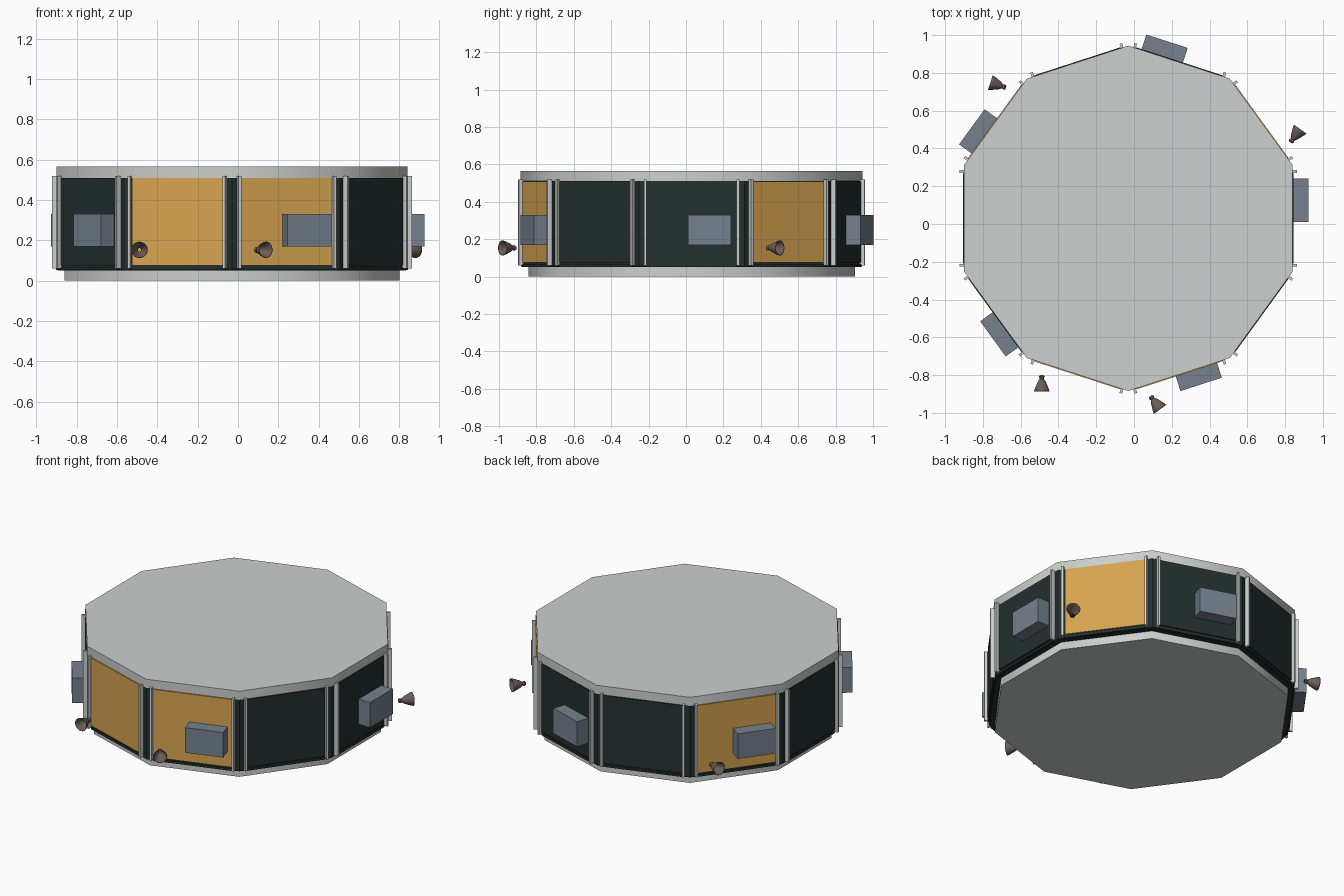
import bpy, bmesh
from math import pi, cos, sin, radians
from mathutils import Matrix, Vector

if "Cube" in bpy.data.objects:
    bpy.data.objects.remove(bpy.data.objects["Cube"])

CENTRE = Vector((-0.03, 0.03, 0))   # axis of the ten-sided body
SIDES = 10


def material(name, rgb):
    m = bpy.data.materials.new(name)
    m.use_nodes = True
    colour = (*rgb, 1)
    m.diffuse_color = colour
    m.node_tree.nodes["Principled BSDF"].inputs["Base Color"].default_value = colour
    return m


grey = material("light grey", (0.60, 0.63, 0.61))
dark = material("dark green black", (0.017, 0.029, 0.029))
gold = material("gold foil", (0.68, 0.37, 0.08))
slate = material("slate blue grey", (0.18, 0.22, 0.27))
brown = material("nozzle brown", (0.15, 0.11, 0.095))


def finish(name, bm, mat, smooth=None):
    bmesh.ops.recalc_face_normals(bm, faces=bm.faces)
    mesh = bpy.data.meshes.new(name)
    bm.to_mesh(mesh)
    bm.free()
    mesh.materials.append(mat)
    obj = bpy.data.objects.new(name, mesh)
    bpy.context.collection.objects.link(obj)
    if smooth:
        bpy.ops.object.select_all(action='DESELECT')
        obj.select_set(True)
        bpy.context.view_layer.objects.active = obj
        bpy.ops.object.shade_smooth_by_angle(angle=radians(smooth))
    return obj


def lathe(name, profile, sides, mat, matrix, capped=True, smooth=None):
    """Rings of (radius, height) joined into a turned solid."""
    bm = bmesh.new()
    rings = []
    for r, z in profile:
        angles = [pi / 2 + 2 * pi * i / sides for i in range(sides)]
        rings.append([bm.verts.new(matrix @ Vector((r * cos(a), r * sin(a), z))) for a in angles])
    for low, high in zip(rings, rings[1:]):
        for i in range(sides):
            j = (i + 1) % sides
            bm.faces.new((low[i], low[j], high[j], high[i]))
    if capped:
        bm.faces.new(rings[0])
        bm.faces.new(rings[-1])
    return finish(name, bm, mat, smooth)


def side_frame(degrees):
    """Frame of one side: x outward, y along the side, z up."""
    return Matrix.Translation(CENTRE) @ Matrix.Rotation(radians(degrees), 4, 'Z')


def box(name, xs, ys, zs, mat, frame):
    bm = bmesh.new()
    bmesh.ops.create_cube(bm, size=1)
    for v in bm.verts:
        v.co = frame @ Vector([lo + (hi - lo) * (c + 0.5)
                               for c, (lo, hi) in zip(v.co, (xs, ys, zs))])
    return finish(name, bm, mat)


# Stacked ten-sided body
axis = Matrix.Translation(CENTRE)
lathe("bottom_plate", [(0.873, 0), (0.873, 0.05)], SIDES, grey, axis, smooth=40)
lathe("body", [(0.905, 0.05), (0.911, 0.055), (0.911, 0.51)], SIDES, dark, axis)
lathe("top_plate", [(0.914, 0.51), (0.914, 0.565)], SIDES, grey, axis, smooth=40)

# Panels, rails and equipment on each side
BELL = [(0.010, -0.046), (0.015, -0.038), (0.011, -0.027), (0.022, -0.010),
        (0.030, 0.010), (0.037, 0.027), (0.041, 0.040)]
gold_sides = (36, 144, 252, 288)
for k in range(SIDES):
    angle = k * 36
    frame = side_frame(angle)
    is_gold = angle in gold_sides
    box(f"side_panel_{k}", (0.865, 0.874), (-0.238, 0.238), (0.075, 0.508),
        gold if is_gold else dark, frame)
    box(f"lower_lip_{k}", (0.86, 0.873), (-0.24, 0.24), (0.052, 0.066), dark, frame)
    for side, label in ((-1, "start"), (1, "end")):
        y = side * 0.248
        box(f"rail_{label}_{k}", (0.86, 0.893), (y - 0.007, y + 0.007),
            (0.06, 0.52), grey, frame)

    # Equipment box on every second side
    if k % 2 == 0:
        box(f"equipment_box_{k}", (0.868, 0.955), (-0.02, 0.21), (0.17, 0.33), slate, frame)

    # Bell nozzle beside each gold panel, turned slightly along the side
    if is_gold:
        pose = (frame @ Matrix.Translation((0.975, -0.165, 0.153))
                @ Matrix.Rotation(radians(18), 4, 'Z') @ Matrix.Rotation(pi / 2, 4, 'Y'))
        bell = lathe(f"nozzle_{k}", BELL, 20, brown, pose, capped=False, smooth=50)
        wall = bell.modifiers.new("wall", 'SOLIDIFY')
        wall.thickness = 0.002
